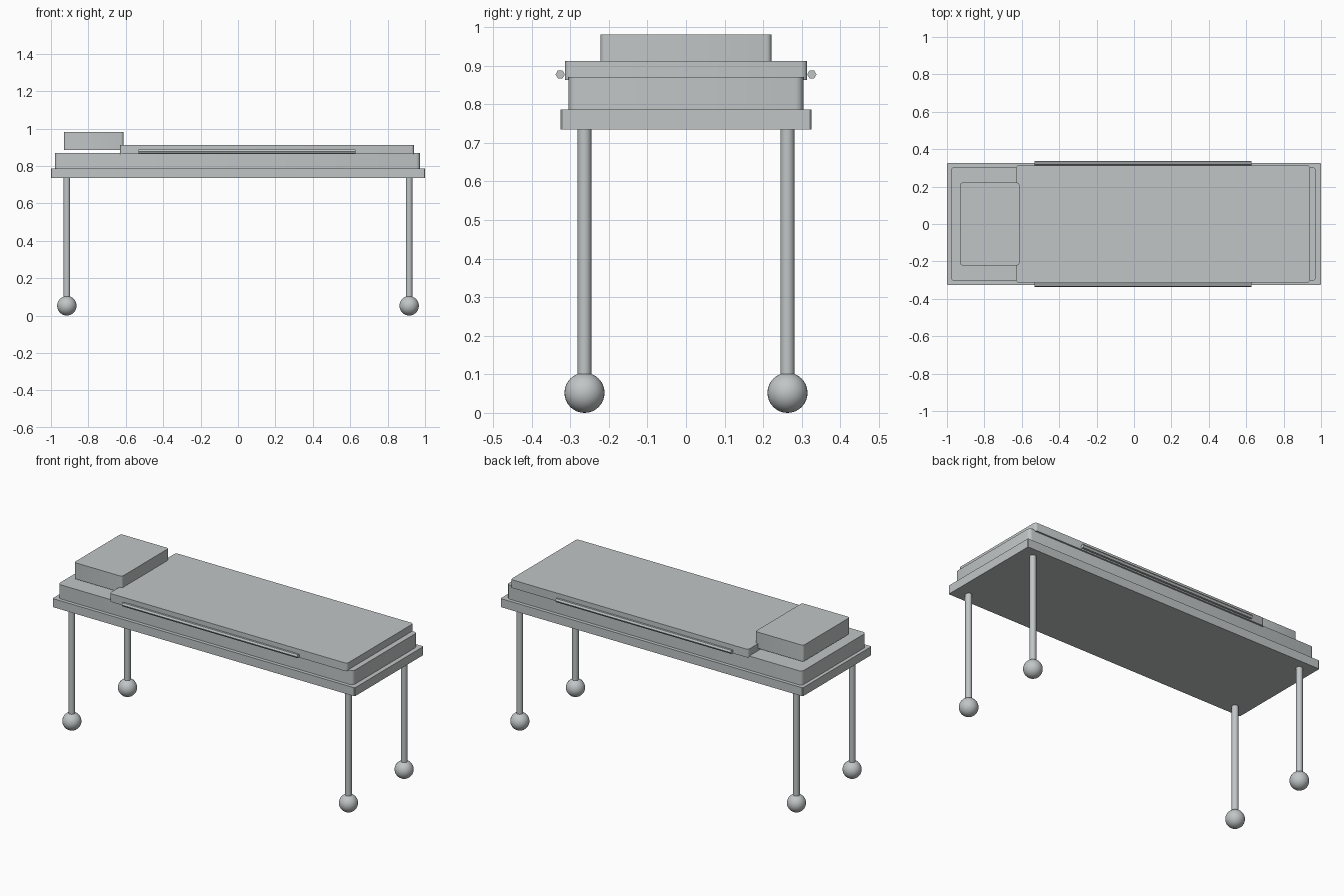
import bpy, bmesh, math
from mathutils import Vector

cube = bpy.data.objects.get("Cube")
if cube:
    bpy.data.objects.remove(cube, do_unlink=True)

# One pale grey for everything
grey = bpy.data.materials.new("pale_grey")
grey.use_nodes = True
colour = (0.53, 0.56, 0.56, 1)
grey.diffuse_color = colour
grey.node_tree.nodes["Principled BSDF"].inputs["Base Color"].default_value = colour


def finish(name, smooth=False):
    obj = bpy.context.object
    obj.name = name
    obj.data.materials.append(grey)
    if smooth:
        bpy.ops.object.shade_smooth_by_angle(angle=math.radians(40))
    return obj


def slab(name, x, half_y, z, corner, segments=3):
    """Box with only its upright edges rounded."""
    bpy.ops.mesh.primitive_cube_add(size=1)
    mesh = bpy.context.object.data
    bm = bmesh.new()
    bm.from_mesh(mesh)
    bmesh.ops.scale(bm, verts=bm.verts, vec=(x[1] - x[0], 2 * half_y, z[1] - z[0]))
    centre = Vector((sum(x) / 2, 0, sum(z) / 2))
    bmesh.ops.translate(bm, verts=bm.verts, vec=centre)
    upright = [e for e in bm.edges if abs(e.verts[0].co.z - e.verts[1].co.z) > 0.01]
    bmesh.ops.bevel(bm, geom=upright, offset=corner, segments=segments,
                    profile=0.5, affect='EDGES')
    bm.to_mesh(mesh)
    bm.free()
    return finish(name, smooth=True)


# Bed layers
slab("bed_frame", (-1, 1), 0.325, (0.735, 0.786), 0.004, 1)
slab("mattress", (-0.979, 0.973), 0.304, (0.786, 0.87), 0.02)
slab("blanket", (-0.631, 0.941), 0.314, (0.863, 0.912), 0.015)
slab("pillow", (-0.93, -0.613), 0.221, (0.884, 0.981), 0.012)

# Hexagonal side rails
for side, sign in (("front", -1), ("back", 1)):
    bpy.ops.mesh.primitive_cylinder_add(
        vertices=6, radius=0.012, depth=1.16,
        location=(0.048, sign * 0.326, 0.877), rotation=(0, math.pi / 2, math.pi))
    rail = finish(side + "_rail")
    rail.rotation_euler = (math.pi / 2, math.pi / 6, math.pi / 2)

# Legs with ball feet
for end, x in (("right", -0.915), ("left", 0.915)):
    for side, y in (("front", -0.263), ("back", 0.263)):
        bpy.ops.mesh.primitive_cylinder_add(
            vertices=24, radius=0.018, depth=0.675, location=(x, y, 0.4))
        finish(f"{side}_{end}_leg", smooth=True)
        bpy.ops.mesh.primitive_uv_sphere_add(
            segments=32, ring_count=16, radius=0.052, location=(x, y, 0.052))
        finish(f"{side}_{end}_foot", smooth=True)
